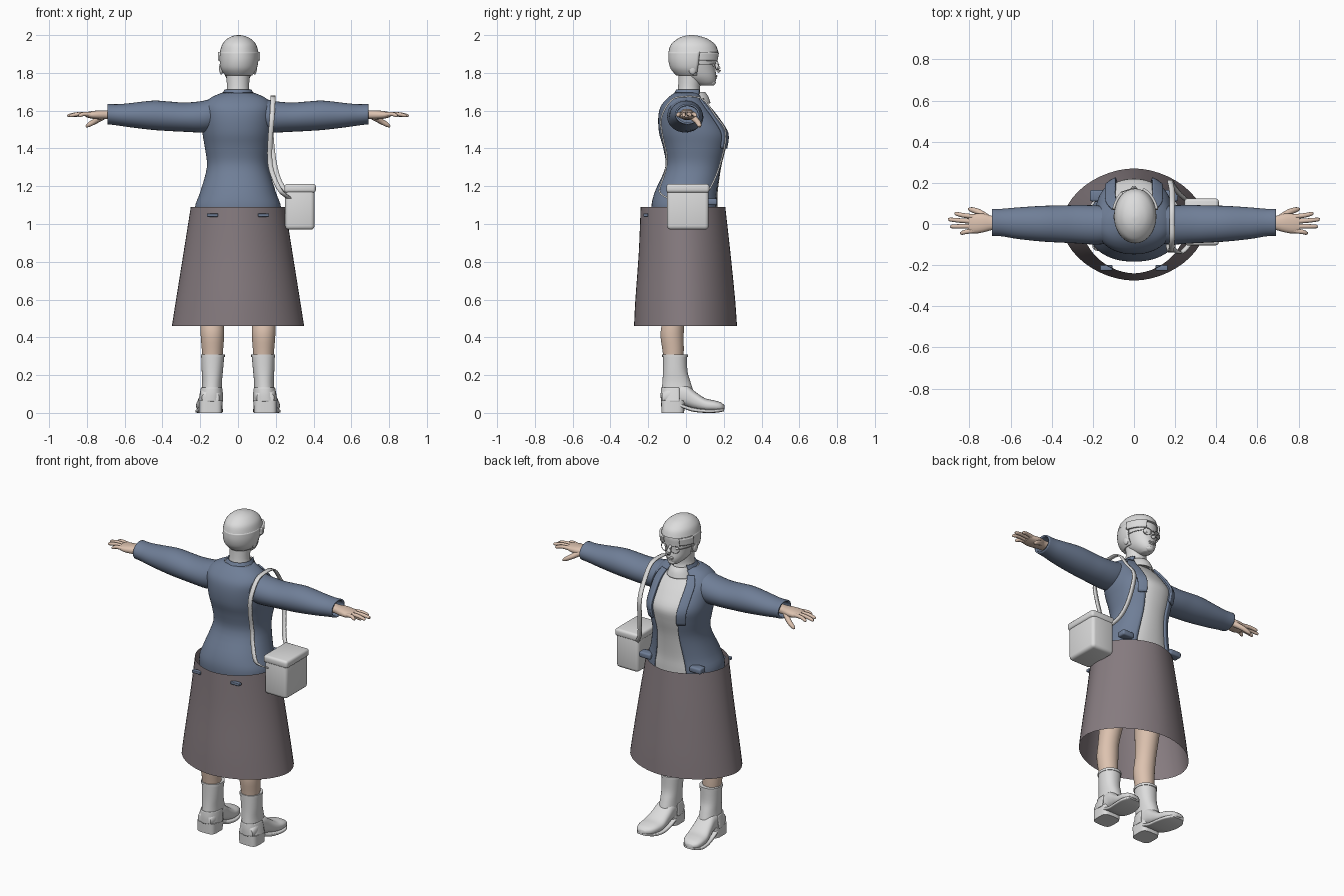
import bpy, bmesh, math
from mathutils import Vector


def material(name, r, g, b):
    m = bpy.data.materials.new(name)
    m.diffuse_color = (r, g, b, 1)
    return m


BLUE = material("jacket blue", 0.16, 0.21, 0.31)
PLUM = material("skirt plum", 0.24, 0.20, 0.215)
GREY = material("pale grey", 0.72, 0.72, 0.72)
SKIN = material("skin", 0.72, 0.54, 0.43)


def finish(name, bm, mat, thick=0, angle=50):
    bmesh.ops.recalc_face_normals(bm, faces=bm.faces)
    me = bpy.data.meshes.new(name)
    bm.to_mesh(me)
    bm.free()
    ob = bpy.data.objects.new(name, me)
    bpy.context.collection.objects.link(ob)
    me.materials.append(mat)
    if thick:
        mod = ob.modifiers.new("thickness", 'SOLIDIFY')
        mod.thickness = thick
    bpy.ops.object.select_all(action='DESELECT')
    ob.select_set(True)
    bpy.context.view_layer.objects.active = ob
    bpy.ops.object.shade_smooth_by_angle(angle=math.radians(angle))
    return ob


def smooth_path(rows, steps):
    """Catmull-Rom interpolation through rows of numbers."""
    out = []
    for i in range(len(rows) - 1):
        a, b, c, d = (rows[max(0, i - 1)], rows[i], rows[i + 1], rows[min(len(rows) - 1, i + 2)])
        for k in range(steps):
            t = k / steps
            out.append([0.5 * (2 * q + (r - p) * t + (2 * p - 5 * q + 4 * r - s) * t * t
                               + (3 * q - p - 3 * r + s) * t ** 3)
                        for p, q, r, s in zip(a, b, c, d)])
    return out + [list(rows[-1])]


def loft(name, rings, mat, axis='z', n=32, p=2.0, arc=None, caps=True, thick=0, grow=0.0,
         steps=4, flip=1):
    """rings: (position, u min, u max, v min, v max); arc in degrees from +v; flip mirrors x."""
    bm = bmesh.new()
    a0, a1 = arc or (0, 360)
    count = n + 1 if arc else n
    loops = []
    for t, u0, u1, v0, v1 in smooth_path(rings, steps):
        loop = []
        for i in range(count):
            a = math.radians(a0 + (a1 - a0) * i / n)
            s, c = math.sin(a), math.cos(a)
            u = (u0 + u1) / 2 + ((u1 - u0) / 2 + grow) * math.copysign(abs(s) ** (2 / p), s)
            v = (v0 + v1) / 2 + ((v1 - v0) / 2 + grow) * math.copysign(abs(c) ** (2 / p), c)
            x, y, z = {'z': (u, v, t), 'x': (t, u, v), 'y': (u, t, v)}[axis]
            loop.append(bm.verts.new((x * flip, y, z)))
        loops.append(loop)
    for A, B in zip(loops, loops[1:]):
        for i in range(n):
            j = (i + 1) % count
            bm.faces.new((A[i], A[j], B[j], B[i]))
    if caps and not arc:
        bm.faces.new(loops[0])
        bm.faces.new(loops[-1])
    return finish(name, bm, mat, thick)


def tube(name, pts, mat, n=10):
    """Round tube through (x, y, z, radius) points with rounded tip."""
    bm = bmesh.new()
    rows = smooth_path(pts, 3)
    loops = []
    for i, (x, y, z, r) in enumerate(rows):
        d = Vector(rows[min(i + 1, len(rows) - 1)][:3]) - Vector(rows[max(i - 1, 0)][:3])
        q = d.to_track_quat('Z', 'Y')
        loops.append([bm.verts.new(Vector((x, y, z)) + q @ Vector(
            (r * math.cos(k * math.tau / n), r * math.sin(k * math.tau / n), 0))) for k in range(n)])
    for A, B in zip(loops, loops[1:]):
        for k in range(n):
            bm.faces.new((A[k], A[(k + 1) % n], B[(k + 1) % n], B[k]))
    bm.faces.new(loops[0])
    bm.faces.new(loops[-1])
    return finish(name, bm, mat)


def box(name, lo, hi, mat, bevel=0.01):
    bm = bmesh.new()
    bmesh.ops.create_cube(bm, size=1)
    for v in bm.verts:
        v.co = [(l + h) / 2 + c * (h - l) for l, h, c in zip(lo, hi, v.co)]
    bmesh.ops.bevel(bm, geom=bm.edges[:], offset=bevel, segments=3, affect='EDGES', profile=0.5)
    return finish(name, bm, mat, angle=40)


def blob(name, loc, size, mat):
    bm = bmesh.new()
    bmesh.ops.create_uvsphere(bm, u_segments=16, v_segments=10, radius=1)
    for v in bm.verts:
        v.co = [l + c * s for l, c, s in zip(loc, v.co, size)]
    return finish(name, bm, mat)


# Skirt: open flared tube
loft("skirt", [(0.46, -.35, .35, -.275, .27), (0.6, -.328, .328, -.268, .26),
               (0.85, -.288, .288, -.25, .235), (1.09, -.25, .25, -.24, .208)],
     PLUM, n=48, p=1.85, caps=False)

# Torso: shirt inside an open-fronted jacket
torso = [(1.0, -.225, .225, -.175, .175), (1.09, -.228, .228, -.183, .178),
         (1.17, -.2, .2, -.165, .18), (1.3, -.165, .165, -.11, .198),
         (1.4, -.175, .175, -.12, .222), (1.48, -.188, .188, -.142, .23),
         (1.56, -.19, .19, -.147, .18), (1.62, -.185, .185, -.135, .13),
         (1.665, -.15, .15, -.1, .09), (1.695, -.085, .085, -.06, .075)]
loft("shirt", torso, GREY, n=48, p=2.2, grow=-0.012)
loft("jacket", torso, BLUE, n=56, p=2.2, arc=(27, 333), thick=0.01)
for s in (-1, 1):
    loft("lapel", torso[4:-1], BLUE, n=8, p=2.2, arc=(25, 42), grow=0.012, thick=0.012, flip=s)
    box("pocket_flap", (s * .175 - .04, .11, 1.10), (s * .175 + .04, .165, 1.135), BLUE)
    box("rear_tab", (s * .135 - .03, -.226, 1.038), (s * .135 + .03, -.20, 1.055), BLUE, 0.004)
loft("jacket_collar", [(1.66, -.1, .1, -.085, .09), (1.69, -.082, .082, -.065, .1),
                       (1.712, -.072, .072, -.052, .1)],
     BLUE, arc=(50, 310), thick=0.008)
loft("shirt_collar", [(1.64, -.085, .085, -.05, .13), (1.675, -.07, .07, -.045, .118),
                      (1.70, -.06, .06, -.042, .1)],
     GREY, arc=(-80, 80), thick=0.008)

for s in (-1, 1):
    # Sleeves, open at the cuff
    loft("sleeve", [(.10, -.09, .08, 1.50, 1.68), (.18, -.1, .09, 1.485, 1.653),
                    (.28, -.094, .092, 1.488, 1.643), (.36, -.09, .09, 1.492, 1.648),
                    (.45, -.085, .088, 1.498, 1.653), (.57, -.072, .08, 1.512, 1.64),
                    (.64, -.06, .074, 1.522, 1.634), (.69, -.058, .074, 1.528, 1.636)],
         BLUE, 'x', caps=False, thick=0.01, flip=s)
    # Hands
    loft("hand", [(.60, -.03, .04, 1.55, 1.61), (.68, -.028, .038, 1.555, 1.602),
                  (.73, -.04, .05, 1.554, 1.602), (.77, -.046, .05, 1.557, 1.598),
                  (.805, -.04, .044, 1.566, 1.592)], SKIN, 'x', n=20, p=2.4, flip=s)
    for y0, tx, ty in ((.035, .872, .05), (.012, .903, .022), (-.011, .893, -.012), (-.032, .845, -.044)):
        tube("finger", [(s * .775, y0, 1.58, .012), (s * (.79 + tx) / 2, (y0 + ty) / 2, 1.582, .011),
                        (s * (tx - .008), ty, 1.574, .009), (s * tx, ty, 1.573, .004)], SKIN)
    tube("thumb", [(s * .715, .03, 1.57, .018), (s * .755, .058, 1.545, .015),
                   (s * .79, .07, 1.525, .012), (s * .805, .073, 1.515, .005)], SKIN)

    # Legs
    loft("leg", [(.2, .09, .18, -.11, -.02), (.32, .08, .19, -.123, -.012),
                 (.42, .073, .198, -.135, -.012), (.52, .075, .198, -.12, .0),
                 (.75, .05, .2, -.11, .06), (1.0, .04, .21, -.12, .08)], SKIN, flip=s)

    # Boots: shaft, foot, sole and heel
    loft("boot_shaft", [(.05, .085, .2, -.128, .02), (.1, .085, .195, -.13, .04),
                        (.16, .085, .19, -.125, .025), (.22, .08, .192, -.122, .008),
                        (.305, .072, .195, -.122, .006)], GREY, p=2.2, flip=s)
    loft("boot_cuff", [(.295, .07, .197, -.126, .01), (.31, .07, .197, -.126, .01)],
         GREY, p=2.2, flip=s, steps=1)
    loft("boot_foot", [(-.128, .1, .19, .05, .11), (-.09, .085, .2, .045, .14),
                       (-.01, .085, .2, .035, .155), (.045, .085, .208, .018, .115),
                       (.1, .085, .22, .008, .078), (.15, .095, .222, .008, .066),
                       (.185, .115, .212, .01, .055), (.203, .145, .19, .018, .04)],
         GREY, 'y', p=2.5, flip=s)
    loft("boot_sole", [(-.03, .085, .203, .03, .05), (.03, .082, .212, .008, .03),
                       (.1, .08, .224, .0, .02), (.16, .095, .224, .001, .02),
                       (.2, .13, .2, .008, .024)], GREY, 'y', p=5, flip=s)
    loft("boot_heel", [(0, .084, .206, -.13, -.01), (.065, .082, .206, -.132, -.005)],
         GREY, p=4, flip=s)
    # Raised seam around the back of the boot
    loft("boot_counter", [(.06, .079, .21, -.133, .03), (.1, .08, .203, -.134, .03),
                          (.135, .084, .196, -.131, .025)],
         GREY, p=2.3, arc=(80, 280), thick=0.006, flip=s)

# Neck, head and hair
loft("neck", [(1.65, -.09, .09, -.06, .1), (1.70, -.062, .062, -.045, .075),
              (1.76, -.06, .06, -.04, .08), (1.82, -.065, .065, -.04, .09)], GREY)
loft("head", [(1.733, -.025, .025, .075, .138), (1.75, -.045, .045, .03, .155),
              (1.78, -.066, .066, -.02, .16), (1.82, -.08, .08, -.045, .156),
              (1.86, -.088, .088, -.06, .157), (1.91, -.09, .09, -.07, .158),
              (1.96, -.07, .07, -.05, .13), (1.985, -.03, .03, 0, .08)], GREY, p=2.1)
hair = [(1.785, -.066, .074, -.05, .12), (1.82, -.09, .098, -.08, .145),
        (1.865, -.097, .108, -.093, .164), (1.91, -.096, .108, -.093, .172),
        (1.95, -.084, .096, -.08, .155), (1.98, -.058, .068, -.045, .115),
        (1.995, -.028, .036, -.01, .07), (2.0, -.004, .012, .025, .04)]
loft("hair_back", hair[:4], GREY, arc=(75, 285), thick=0.01)
loft("hair_top", hair[3:], GREY)
loft("hair_fringe", hair[2:4], GREY, arc=(20, 76), thick=0.012)
loft("hair_side", hair[2:4], GREY, arc=(-76, -35), thick=0.012)

# Face
tube("nose", [(0, .15, 1.855, .008), (0, .165, 1.835, .011), (0, .172, 1.815, .014),
              (0, .165, 1.806, .008)], GREY)
blob("upper_lip", (0, .157, 1.783, ), (.024, .009, .006), GREY)
blob("lower_lip", (0, .155, 1.773), (.02, .009, .006), GREY)
blob("chin", (0, .138, 1.75), (.028, .02, .018), GREY)
for s in (-1, 1):
    blob("ear", (s * .088, .035, 1.825), (.012, .022, .034), GREY)
    blob("eye", (s * .034, .142, 1.842), (.015, .01, .009), GREY)
    # Spectacles
    rim = [(s * .037 + .025 * math.cos(a), .163 - .008 * math.cos(a) * s, 1.84 + .022 * math.sin(a), .0022)
           for a in [i * math.tau / 16 for i in range(17)]]
    tube("glasses_rim", rim, GREY, 6)
    tube("glasses_arm", [(s * .062, .155, 1.845, .002), (s * .088, .1, 1.846, .002),
                         (s * .095, .03, 1.845, .002)], GREY, 6)
tube("glasses_bridge", [(-.012, .17, 1.843, .002), (0, .176, 1.846, .002), (.012, .17, 1.843, .002)], GREY, 6)

# Shoulder bag with lid
box("bag", (.25, -.1, .97), (.405, .12, 1.2), GREY, 0.02)
box("bag_lid", (.245, -.104, 1.165), (.412, .124, 1.212), GREY, 0.015)

# Strap: flat ribbon from the bag over the shoulder and back
path = [(.27, -.1, 1.13), (.225, -.145, 1.17), (.18, -.115, 1.27), (.168, -.105, 1.35),
        (.172, -.128, 1.46), (.18, -.135, 1.56), (.185, -.08, 1.655), (.185, 0, 1.675),
        (.185, .09, 1.66), (.185, .16, 1.57), (.175, .215, 1.48), (.19, .19, 1.33),
        (.22, .15, 1.22), (.27, .11, 1.15)]
bm = bmesh.new()
rows = smooth_path(path, 4)
prev = None
for x, y, z in rows:
    pair = [bm.verts.new((x + d, y, z + abs(d) * .3)) for d in (-.013, .013)]
    if prev:
        bm.faces.new((prev[0], prev[1], pair[1], pair[0]))
    prev = pair
finish("bag_strap", bm, GREY, thick=0.008)
